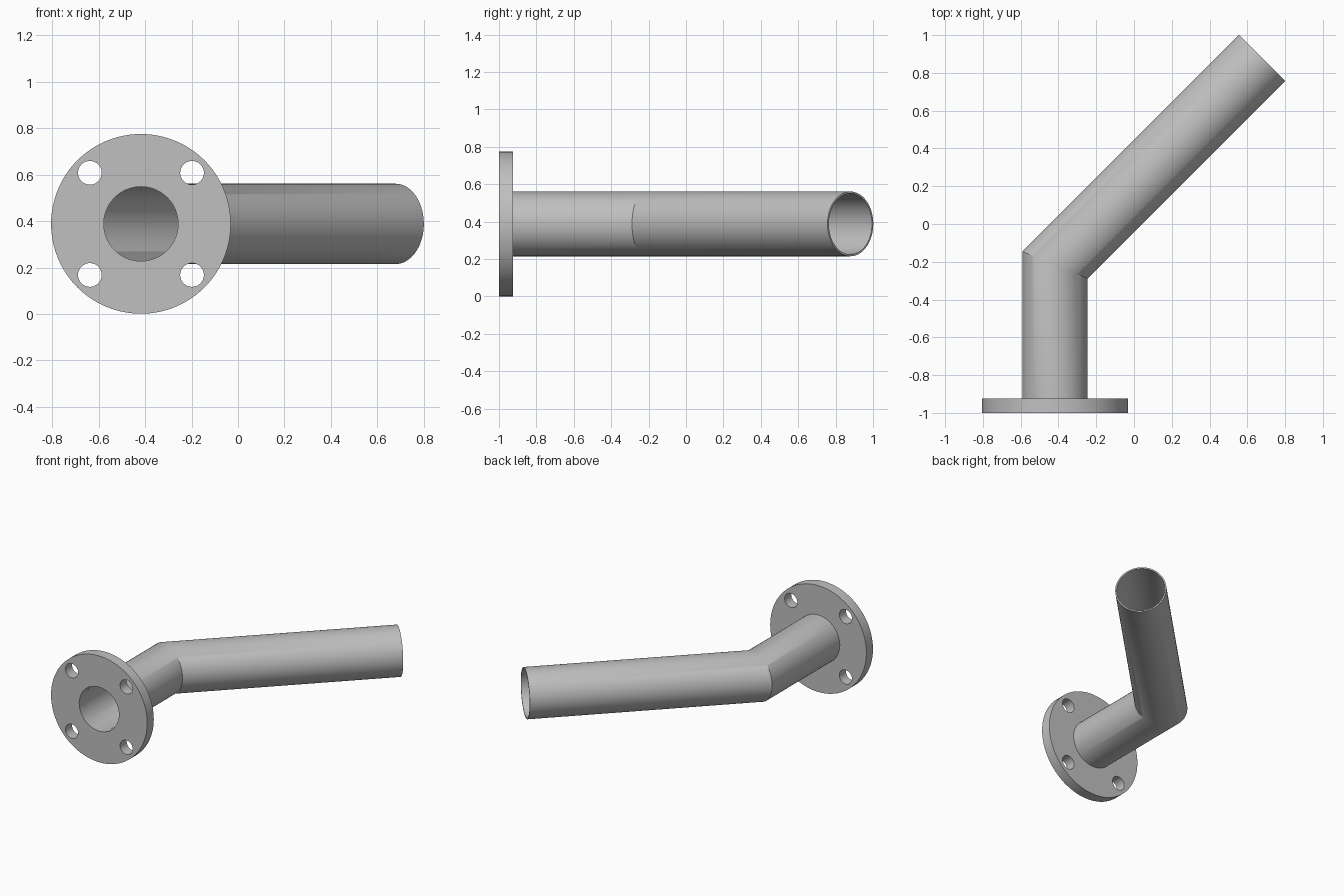
import bpy
import bmesh
from math import cos, sin, tan, pi, radians
from mathutils import Vector

cube = bpy.data.objects.get("Cube")
if cube:
    bpy.data.objects.remove(cube, do_unlink=True)

AXIS_X, AXIS_Z = -0.418, 0.388
FRONT_Y, BACK_Y, BEND_Y = -1.0, -0.924, -0.217
FLANGE_R, BORE_R, BOLT_R, BOLT_OFFSET = 0.387, 0.16, 0.051, 0.22
PIPE_R, PIPE_INNER_R, LONG_LENGTH = 0.173, 0.163, 1.55
BEND = radians(45)
SIDES = 96

steel = bpy.data.materials.new("grey steel")
steel.use_nodes = True
COLOUR = (0.53, 0.53, 0.53, 1)
steel.diffuse_color = COLOUR
steel.node_tree.nodes["Principled BSDF"].inputs["Base Color"].default_value = COLOUR


def finish(name, bm):
    bmesh.ops.recalc_face_normals(bm, faces=bm.faces[:])
    mesh = bpy.data.meshes.new(name)
    bm.to_mesh(mesh)
    bm.free()
    mesh.materials.append(steel)
    obj = bpy.data.objects.new(name, mesh)
    bpy.context.collection.objects.link(obj)
    bpy.ops.object.select_all(action="DESELECT")
    obj.select_set(True)
    bpy.context.view_layer.objects.active = obj
    bpy.ops.object.shade_smooth_by_angle(angle=radians(30))


def circle_edges(bm, x, z, radius, sides):
    verts = [bm.verts.new((x + radius * cos(2 * pi * i / sides), FRONT_Y,
                           z + radius * sin(2 * pi * i / sides)))
             for i in range(sides)]
    return [bm.edges.new((verts[i - 1], verts[i])) for i in range(sides)]


# Flange: disc outline with a bore and four bolt holes, extruded backwards
bm = bmesh.new()
edges = circle_edges(bm, AXIS_X, AXIS_Z, FLANGE_R, SIDES)
edges += circle_edges(bm, AXIS_X, AXIS_Z, BORE_R, SIDES)
for sx in (-1, 1):
    for sz in (-1, 1):
        edges += circle_edges(bm, AXIS_X + sx * BOLT_OFFSET,
                              AXIS_Z + sz * BOLT_OFFSET, BOLT_R, SIDES // 2)
bmesh.ops.triangle_fill(bm, edges=edges, use_beauty=True, normal=(0, -1, 0))
extruded = bmesh.ops.extrude_face_region(bm, geom=bm.faces[:], use_keep_orig=True)
bmesh.ops.translate(bm, vec=(0, BACK_Y - FRONT_Y, 0),
                    verts=[g for g in extruded["geom"]
                           if isinstance(g, bmesh.types.BMVert)])
finish("flange", bm)


# Pipe: hollow tube with a mitred bend
def pipe_ring(bm, station, radius):
    ring = []
    for i in range(SIDES):
        a = 2 * pi * i / SIDES
        u, z = radius * cos(a), AXIS_Z + radius * sin(a)
        if station == "start":
            p = Vector((AXIS_X + u, BACK_Y, z))
        elif station == "bend":
            p = Vector((AXIS_X + u, BEND_Y - u * tan(BEND / 2), z))
        else:
            p = Vector((AXIS_X + LONG_LENGTH * sin(BEND) + u * cos(BEND),
                        BEND_Y + LONG_LENGTH * cos(BEND) - u * sin(BEND), z))
        ring.append(bm.verts.new(p))
    return ring


bm = bmesh.new()
stations = ("start", "bend", "end")
rings = [pipe_ring(bm, s, PIPE_R) for s in stations]
rings += [pipe_ring(bm, s, PIPE_INNER_R) for s in reversed(stations)]
for k in range(len(rings)):
    a, b = rings[k - 1], rings[k]
    for i in range(SIDES):
        bm.faces.new((a[i - 1], a[i], b[i], b[i - 1]))
finish("bent_pipe", bm)
